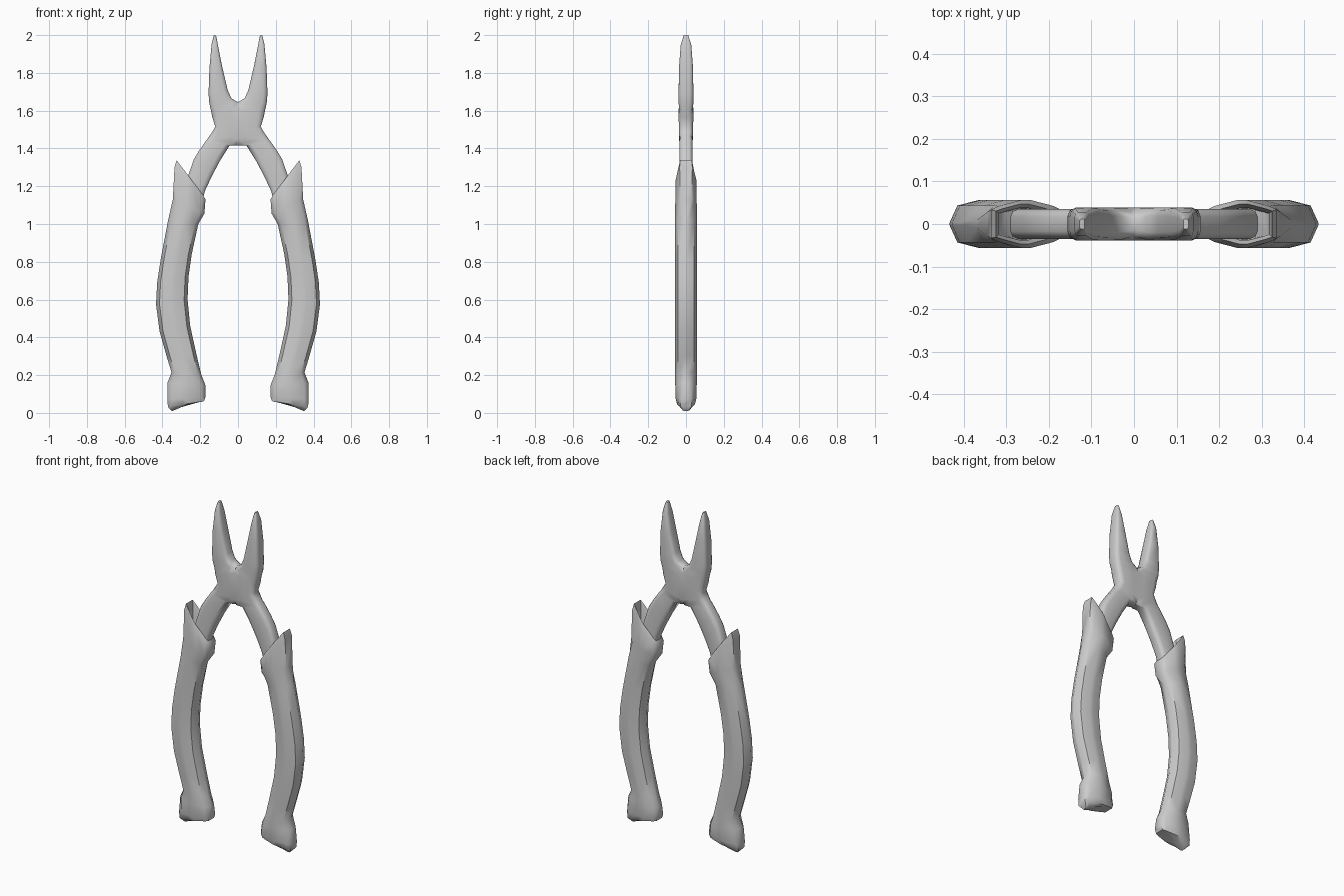
import bpy, bmesh, math
from mathutils import Vector


def loft(name, rings, shoulder, smooth_deg):
    """Skin rings (inner x, inner z, outer x, outer z, half depth, end roundness, joined at centre)."""
    (u1, v1), u2 = shoulder
    bm = bmesh.new()
    loops = []
    for xi, zi, xo, zo, t, k, joined in rings:
        a, b = Vector((xi, 0, zi)), Vector((xo, 0, zo))
        v = max(v1, k)
        half = [(1, k), (u1, v), (u2, 1), (-u2, 1), (-u1, v), (-1, k)]
        if joined:  # inner side lies flat on the mirror plane
            half[3:] = [(-0.4, 1), (-1, 1), (-1, 1)]
        prof = half + [(u, -w) for u, w in reversed(half)]
        loops.append([bm.verts.new((a + b) / 2 + (b - a) / 2 * u + Vector((0, w * t, 0)))
                      for u, w in prof])
    n = len(loops[0])
    for r, s in zip(loops, loops[1:]):
        for i in range(n):
            j = (i + 1) % n
            bm.faces.new((r[i], r[j], s[j], s[i]))
    bm.faces.new(loops[0])
    bm.faces.new(loops[-1])
    bmesh.ops.remove_doubles(bm, verts=bm.verts, dist=0.0005)
    inside = [f for f in bm.faces if all(abs(v.co.x) < 1e-4 for v in f.verts)]
    bmesh.ops.delete(bm, geom=inside, context='FACES')
    bmesh.ops.recalc_face_normals(bm, faces=bm.faces)
    me = bpy.data.meshes.new(name)
    bm.to_mesh(me)
    bm.free()
    ob = bpy.data.objects.new(name, me)
    bpy.context.collection.objects.link(ob)
    bpy.ops.object.select_all(action='DESELECT')
    ob.select_set(True)
    bpy.context.view_layer.objects.active = ob
    bpy.ops.object.shade_smooth_by_angle(angle=math.radians(smooth_deg))
    ob.modifiers.new("mirror", 'MIRROR').use_clip = True
    return ob


# Metal: jaw tip, pivot body, arm running into the grip
loft("jaws_and_arms", [
    (.116, 1.997, .128, 2.00, .012, .5, 0),
    (.105, 1.94, .140, 1.95, .028, .5, 0),
    (.083, 1.83, .151, 1.83, .037, .5, 0),
    (.055, 1.71, .156, 1.69, .039, .5, 0),
    (.035, 1.665, .152, 1.64, .039, .5, 0),
    (.000, 1.645, .143, 1.60, .037, .4, 0),
    (.000, 1.61, .136, 1.565, .039, .5, 1),
    (.000, 1.53, .120, 1.515, .038, .5, 1),
    (.000, 1.45, .138, 1.485, .037, .5, 1),
    (.000, 1.415, .152, 1.465, .034, .4, 0),
    (.045, 1.415, .166, 1.445, .035, .5, 0),
    (.098, 1.33, .205, 1.39, .035, .5, 0),
    (.140, 1.25, .235, 1.34, .035, .5, 0),
    (.175, 1.175, .262, 1.26, .035, .5, 0),
    (.200, 1.08, .290, 1.15, .035, .5, 0),
], ((.9, .82), .6), 60)

# Grip: flared foot, curved faceted shaft, slanted open socket
loft("grip", [
    (.265, .045, .350, .009, .022, .5, 0),
    (.180, .062, .371, .032, .047, .6, 0),
    (.172, .085, .374, .070, .055, .5, 0),
    (.172, .145, .373, .160, .057, .3, 0),
    (.195, .205, .352, .215, .057, .1, 0),
    (.220, .31, .378, .300, .057, .05, 0),
    (.253, .46, .415, .430, .057, .05, 0),
    (.267, .60, .434, .575, .057, .05, 0),
    (.262, .72, .428, .690, .057, .05, 0),
    (.245, .84, .410, .810, .057, .05, 0),
    (.210, 1.00, .370, 1.02, .057, .15, 0),
    (.178, 1.055, .345, 1.13, .057, .5, 0),
    (.172, 1.13, .336, 1.30, .056, .6, 0),
    (.190, 1.16, .325, 1.338, .047, .65, 0),
    (.200, 1.145, .318, 1.30, .038, .65, 0),
    (.205, 1.07, .315, 1.17, .037, .65, 0),
], ((.78, .76), .15), 48)
